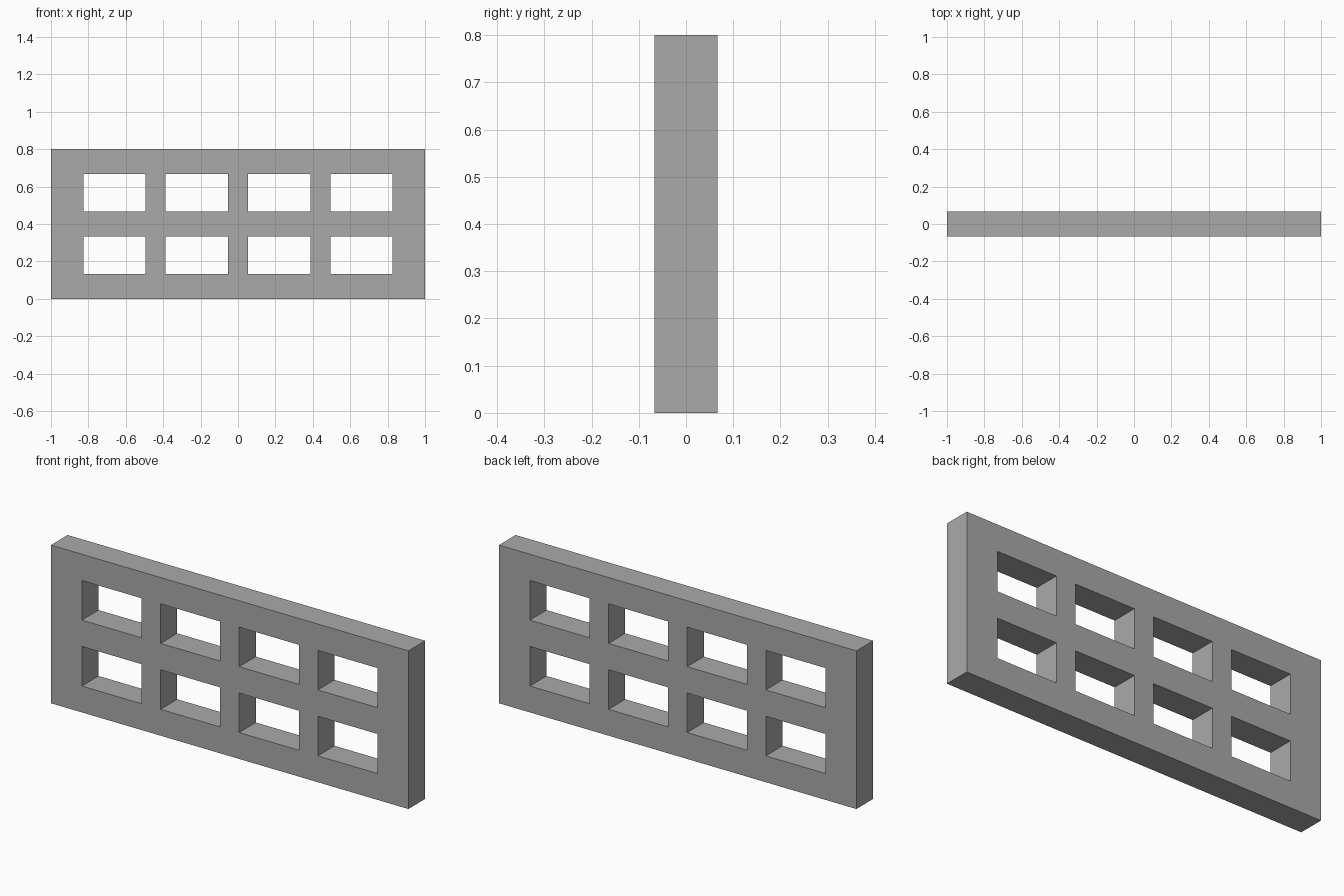
import bpy
import bmesh

# Remove the default cube
cube = bpy.data.objects.get("Cube")
if cube:
    bpy.data.objects.remove(cube, do_unlink=True)

WIDTH, DEPTH, HEIGHT = 2.0, 0.4 / 3, 0.8
HOLE_W, HOLE_H = 1 / 3, 0.2
COLUMNS = (-0.66, -0.22, 0.22, 0.66)
ROWS = (0.7 / 3, 1.7 / 3)


def make_material(name, colour):
    mat = bpy.data.materials.new(name)
    mat.use_nodes = True
    mat.diffuse_color = colour
    mat.node_tree.nodes["Principled BSDF"].inputs["Base Color"].default_value = colour
    return mat


def edges_of(centres, size, low, high):
    """Grid lines: outer limits plus both sides of every opening."""
    return [low] + [c + s * size / 2 for c in centres for s in (-1, 1)] + [high]


# Front sheet of the panel, leaving out the window cells
xs = edges_of(COLUMNS, HOLE_W, -WIDTH / 2, WIDTH / 2)
zs = edges_of(ROWS, HOLE_H, 0, HEIGHT)
bm = bmesh.new()
grid = [[bm.verts.new((x, -DEPTH / 2, z)) for z in zs] for x in xs]
for i in range(len(xs) - 1):
    for j in range(len(zs) - 1):
        if not (i % 2 and j % 2):
            bm.faces.new((grid[i][j], grid[i + 1][j], grid[i + 1][j + 1], grid[i][j + 1]))

# Thicken the sheet to a solid slab with open windows
front = bm.faces[:]
result = bmesh.ops.extrude_face_region(bm, geom=front, use_keep_orig=True)
back_verts = [v for v in result["geom"] if isinstance(v, bmesh.types.BMVert)]
bmesh.ops.translate(bm, verts=back_verts, vec=(0, DEPTH, 0))
bmesh.ops.recalc_face_normals(bm, faces=bm.faces[:])

mesh = bpy.data.meshes.new("window_panel")
bm.to_mesh(mesh)
bm.free()
mesh.materials.append(make_material("plain_grey", (0.4, 0.4, 0.4, 1)))
panel = bpy.data.objects.new("window_panel", mesh)
bpy.context.collection.objects.link(panel)
